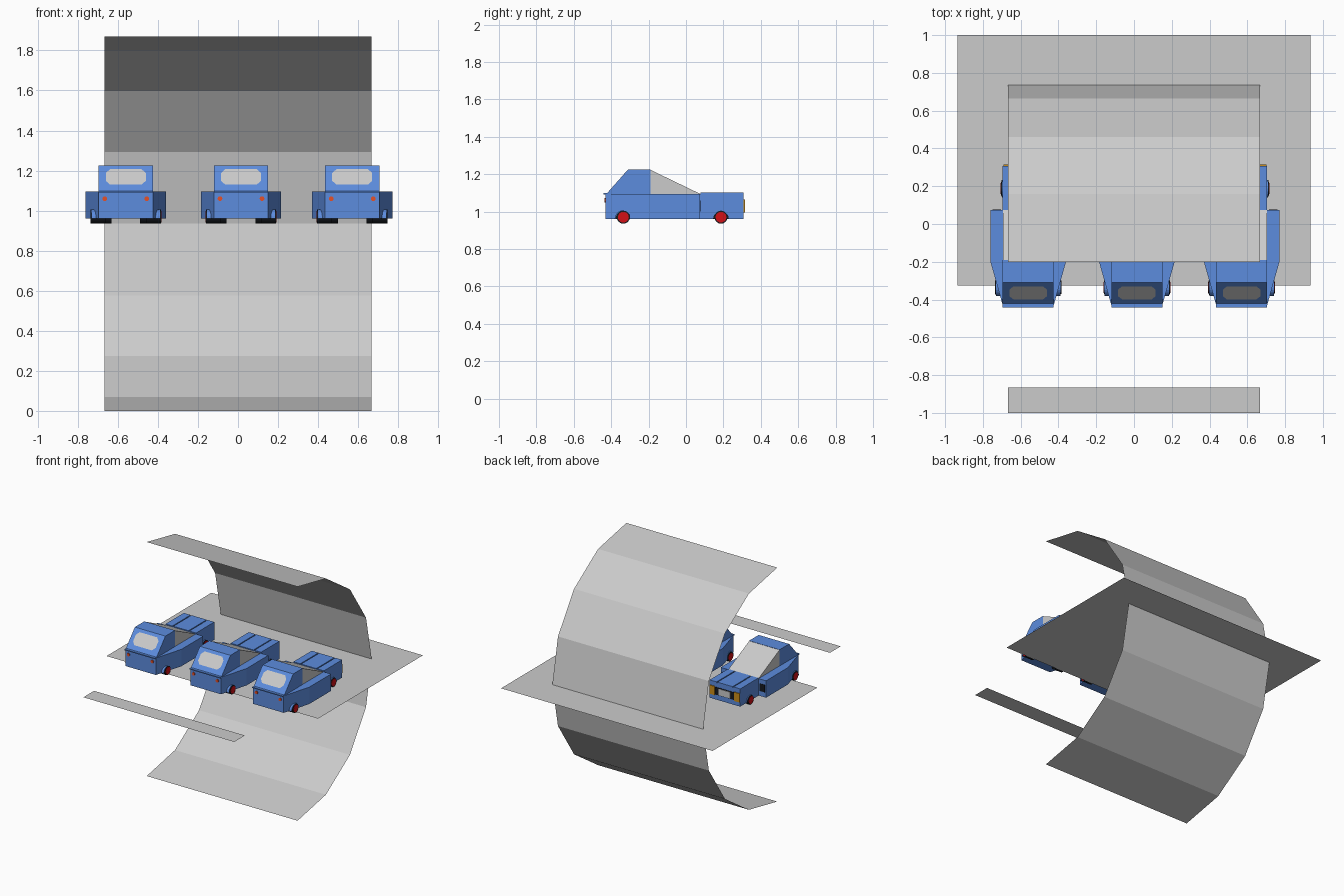
import bpy, bmesh
from math import sin, cos, pi

if "Cube" in bpy.data.objects:
    bpy.data.objects.remove(bpy.data.objects["Cube"])


def material(name, rgb):
    m = bpy.data.materials.new(name)
    m.diffuse_color = (*rgb, 1)
    m.use_nodes = True
    m.node_tree.nodes["Principled BSDF"].inputs["Base Color"].default_value = m.diffuse_color
    return m


BLUE = material("blue_paint", (0.107, 0.263, 0.73))
BLACK = material("black_rubber", (0.008, 0.01, 0.014))
RED = material("red_hub", (0.65, 0.005, 0.008))
TAIL = material("tail_red", (0.8, 0.08, 0.02))
AMBER = material("amber", (0.6, 0.27, 0.01))


def finish(name, bm, mat=None):
    me = bpy.data.meshes.new(name)
    bm.to_mesh(me)
    bm.free()
    if mat:
        me.materials.append(mat)
    ob = bpy.data.objects.new(name, me)
    bpy.context.collection.objects.link(ob)
    return ob


def place(axis, p, t):
    """2D point p in the plane across the axis, at height t along it."""
    return {'x': (t, *p), 'y': (p[0], t, p[1]), 'z': (*p, t)}[axis]


def prism(name, pts, axis, a, b, mat=None, cx=0):
    bm = bmesh.new()
    ends = []
    for t in (a, b):
        vs = [bm.verts.new(place(axis, p, t)) for p in pts]
        ends.append(bm.faces.new(vs))
    lo, hi = ends[0].verts[:], ends[1].verts[:]
    for i in range(len(lo)):
        j = (i + 1) % len(lo)
        bm.faces.new((lo[i], lo[j], hi[j], hi[i]))
    bmesh.ops.recalc_face_normals(bm, faces=bm.faces)
    bmesh.ops.translate(bm, verts=bm.verts, vec=(cx, 0, 0))
    return finish(name, bm, mat)


def rect(u0, u1, v0, v1):
    return [(u0, v0), (u1, v0), (u1, v1), (u0, v1)]


def arc(u, v, r, n, span=2 * pi):
    k = n if span >= 2 * pi else n + 1
    return [(u + r * cos(span * i / n), v + r * sin(span * i / n)) for i in range(k)]


def sheet(name, x, profile):
    """Thin surface swept across x from a (y, z) profile."""
    bm = bmesh.new()
    rows = [[bm.verts.new((s * x, y, z)) for s in (-1, 1)] for y, z in profile]
    for p, q in zip(rows, rows[1:]):
        bm.faces.new((p[0], p[1], q[1], q[0]))
    return finish(name, bm)


# Backdrop sheets: half drum, floor and front strip
R = 0.935
sheet("half_drum", 0.667, [(-0.2 + R * sin(pi * i / 8), R - R * cos(pi * i / 8)) for i in range(9)])
sheet("floor", 0.935, [(-0.325, R), (1, R)])
sheet("front_strip", 0.667, [(-1, R), (-0.865, R)])


def car(cx):
    # Lower body with wide side pods
    half = [(0.135, -0.43), (0.2, -0.2), (0.2, 0.075), (0.135, 0.075), (0.135, 0.308)]
    prism("lower_body", half + [(-x, y) for x, y in reversed(half)], 'z', 0.96, 1.095, BLUE, cx)
    # Cab and sloping windscreen
    prism("cab", [(-0.425, 1.095), (-0.31, 1.225), (-0.19, 1.225), (-0.19, 1.095)],
          'x', -0.135, 0.135, BLUE, cx)
    prism("windscreen", [(-0.19, 1.095), (-0.19, 1.223), (0.075, 1.095)], 'x', -0.134, 0.134, None, cx)
    # Tail ledge
    prism("tail_ledge", rect(-0.442, -0.42, 1.091, 1.099), 'x', -0.135, 0.135, BLUE, cx)
    # Rear window: clipped rectangle lying on the slope
    bm = bmesh.new()
    outline = [(-0.1, 0.27), (-0.078, 0.25), (0.078, 0.25), (0.1, 0.4), (0.1, 0.7),
               (0.078, 0.85), (-0.078, 0.85), (-0.1, 0.7)]
    outline[0] = (-0.1, 0.4)
    bm.faces.new([bm.verts.new((cx + x, -0.428 + 0.115 * t, 1.097 + 0.13 * t)) for x, t in outline])
    finish("rear_window", bm)
    # Raised bonnet panels
    for x0, x1 in ((-0.135, -0.075), (-0.067, 0.067), (0.075, 0.135)):
        prism("bonnet_panel", rect(x0, x1, 0.078, 0.308), 'z', 1.095, 1.102, BLUE, cx)
    # Grille
    prism("grille", rect(-0.085, 0.085, 1.0, 1.06), 'y', 0.306, 0.311, BLACK, cx)
    prism("grille_plate", rect(-0.05, 0.05, 1.005, 1.055), 'y', 0.308, 0.315, None, cx)

    for s in (-1, 1):
        # Lamps and pod intakes
        prism("headlamp", rect(s * 0.087, s * 0.132, 0.995, 1.065), 'y', 0.306, 0.315, AMBER, cx)
        prism("tail_lamp", arc(s * 0.105, 1.06, 0.012, 12), 'y', -0.437, -0.428, TAIL, cx)
        prism("pod_intake", rect(s * 0.145, s * 0.19, 1.0, 1.06), 'y', 0.073, 0.077, BLACK, cx)
        # Wheels with arches: rear then front
        for y, x in ((-0.335, 0.172), (0.187, 0.142)):
            prism("wheel_arch", arc(y, 0.96, 0.047, 10, pi), 'x', s * 0.1, s * (x - 0.002), BLUE, cx)
            prism("wheel_well", arc(y, 0.96, 0.042, 10, pi), 'x', s * 0.1, s * x, BLACK, cx)
            prism("tyre", arc(y, 0.97, 0.035, 16), 'x', s * (x - 0.07), s * (x + 0.003), BLACK, cx)
            prism("hub", arc(y, 0.97, 0.029, 16), 'x', s * (x - 0.02), s * (x + 0.005), RED, cx)


for cx in (-0.56, 0.015, 0.57):
    car(cx)
